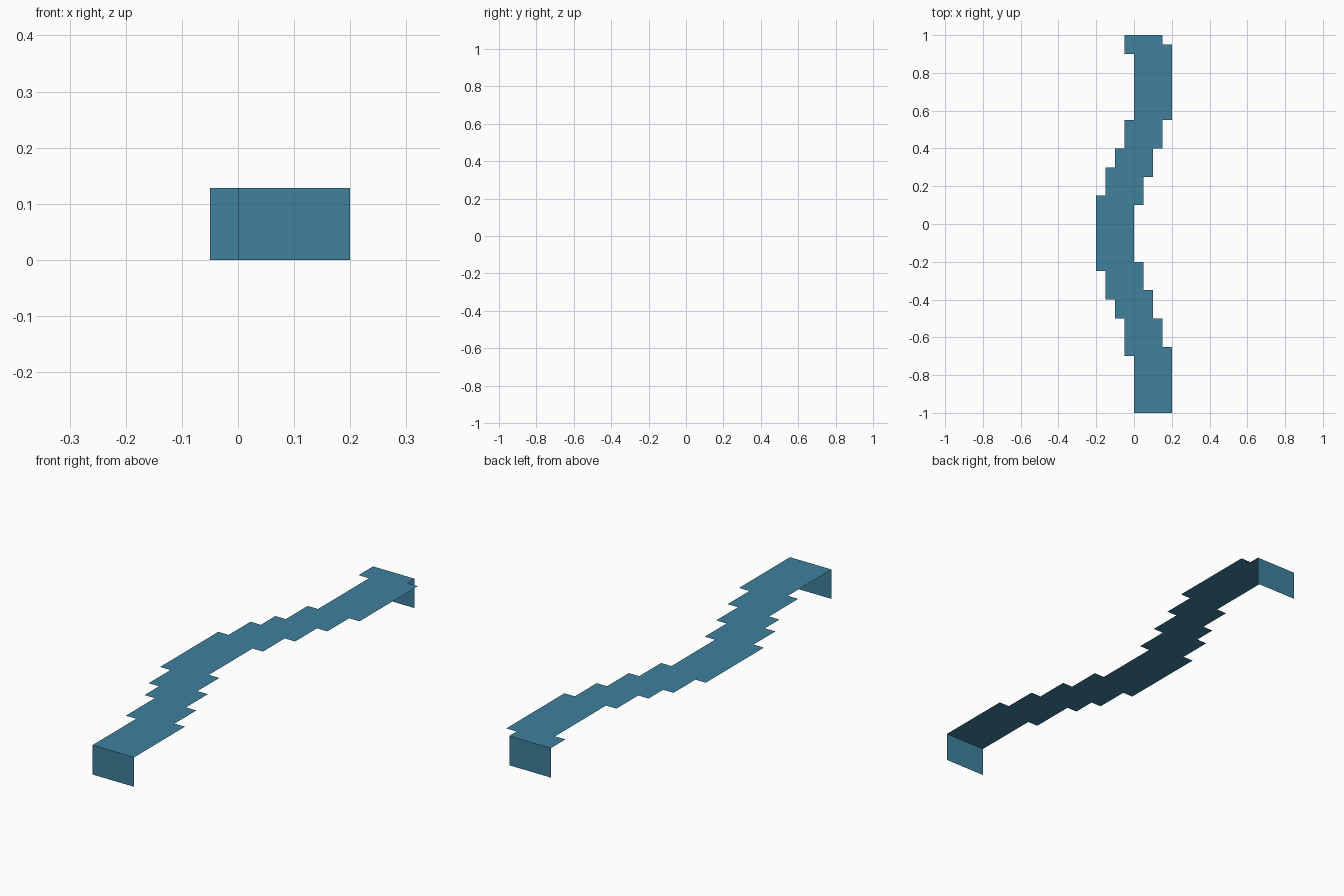
import bpy, bmesh

if "Cube" in bpy.data.objects:
    bpy.data.objects.remove(bpy.data.objects["Cube"])

CELL = 0.05
TOP = 0.128

# Stepped banks: (y where the step ends, x of the bank)
LEFT = [(-0.7, 0), (-0.5, -0.05), (-0.4, -0.1), (-0.25, -0.15), (0.15, -0.2),
        (0.3, -0.15), (0.4, -0.1), (0.55, -0.05), (0.9, 0), (1.0, -0.05)]
RIGHT = [(-0.65, 0.2), (-0.5, 0.15), (-0.35, 0.1), (-0.2, 0.05), (0.1, 0),
         (0.25, 0.05), (0.4, 0.1), (0.55, 0.15), (0.95, 0.2), (1.0, 0.15)]


def bank(steps, y):
    return next(x for end, x in steps if y < end)


def make_object(name, quads, mat):
    bm = bmesh.new()
    for quad in quads:
        bm.faces.new([bm.verts.new(p) for p in quad])
    bmesh.ops.remove_doubles(bm, verts=bm.verts, dist=0.001)
    mesh = bpy.data.meshes.new(name)
    bm.to_mesh(mesh)
    bm.free()
    mesh.materials.append(mat)
    obj = bpy.data.objects.new(name, mesh)
    bpy.context.collection.objects.link(obj)
    return obj


water = bpy.data.materials.new("water_blue")
water.diffuse_color = (0.05, 0.22, 0.34, 1)
water.use_nodes = True
water.node_tree.nodes["Principled BSDF"].inputs["Base Color"].default_value = water.diffuse_color

# Flat water surface, cell by cell along the winding channel
cells = []
for row in range(40):
    y = -1 + row * CELL
    mid = y + CELL / 2
    x0 = round(bank(LEFT, mid) / CELL)
    x1 = round(bank(RIGHT, mid) / CELL)
    for i in range(x0, x1):
        a, b = i * CELL, (i + 1) * CELL
        cells.append([(a, y, TOP), (b, y, TOP), (b, y + CELL, TOP), (a, y + CELL, TOP)])
make_object("water_surface", cells, water)

# Vertical cut faces at both ends of the channel
make_object("front_end_wall", [[(0, -1, 0), (0.2, -1, 0), (0.2, -1, TOP), (0, -1, TOP)]], water)
make_object("back_end_wall", [[(0.15, 1, 0), (-0.05, 1, 0), (-0.05, 1, TOP), (0.15, 1, TOP)]], water)
